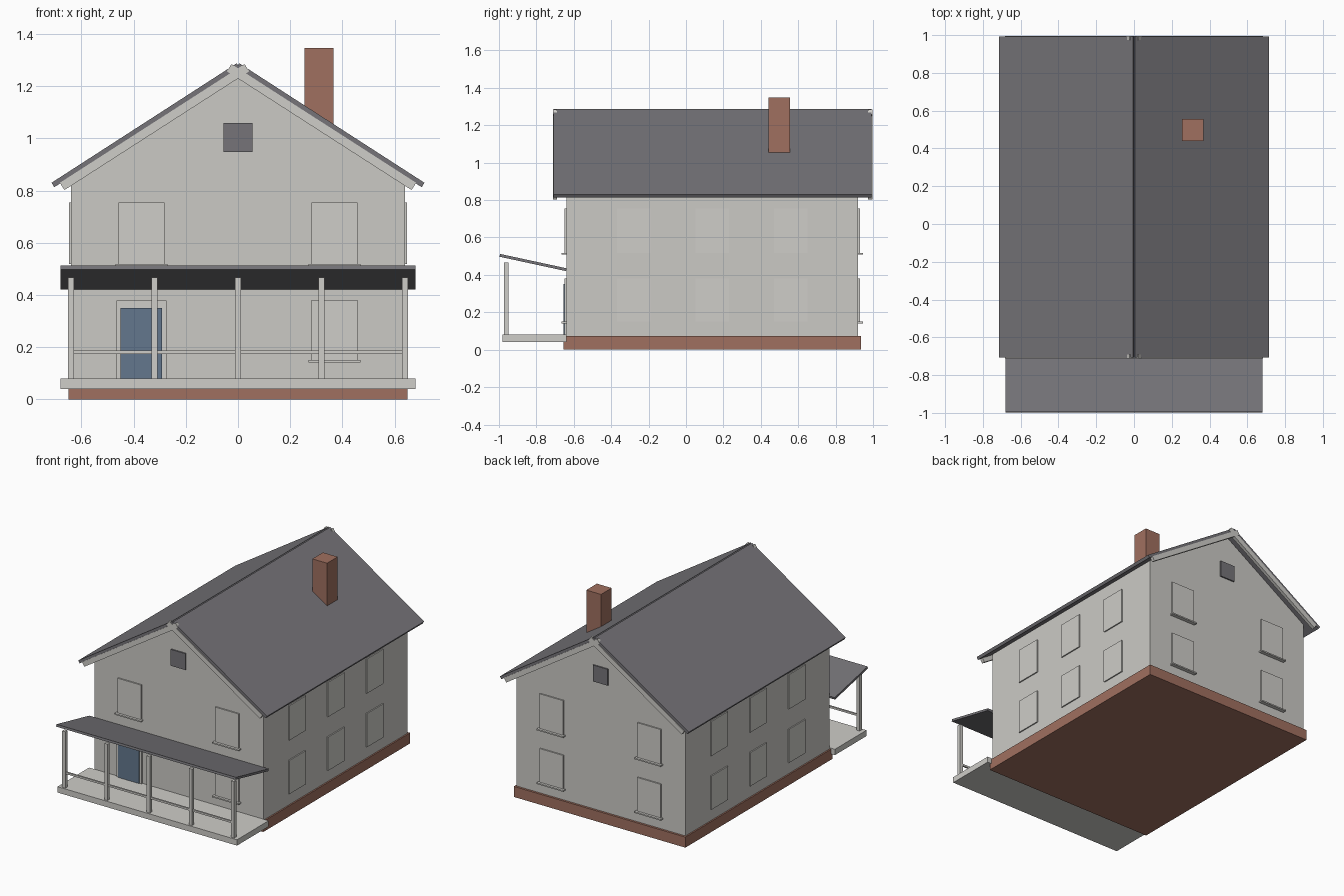
import bpy
from mathutils import Vector

if "Cube" in bpy.data.objects:
    bpy.data.objects.remove(bpy.data.objects["Cube"])


def material(name, rgb):
    m = bpy.data.materials.new(name)
    m.use_nodes = True
    m.diffuse_color = (*rgb, 1)
    m.node_tree.nodes["Principled BSDF"].inputs["Base Color"].default_value = (*rgb, 1)
    return m


SIDING = material("siding white", (0.60, 0.59, 0.56))
TRIM = material("trim white", (0.62, 0.61, 0.58))
SLATE = material("slate grey", (0.18, 0.175, 0.19))
BRICK = material("brick red", (0.35, 0.16, 0.115))
BLUE = material("door blue", (0.125, 0.185, 0.27))


def extrude(name, profile, offset, mat):
    """Solid made by sweeping a flat outline along an offset."""
    n = len(profile)
    verts = [Vector(p) for p in profile]
    verts += [v + Vector(offset) for v in verts]
    faces = [list(range(n))[::-1], list(range(n, 2 * n))]
    faces += [[i, (i + 1) % n, (i + 1) % n + n, i + n] for i in range(n)]
    mesh = bpy.data.meshes.new(name)
    mesh.from_pydata(verts, [], faces)
    mesh.materials.append(mat)
    obj = bpy.data.objects.new(name, mesh)
    bpy.context.collection.objects.link(obj)
    # Consistent outward normals
    import bmesh
    bm = bmesh.new()
    bm.from_mesh(mesh)
    bmesh.ops.recalc_face_normals(bm, faces=bm.faces)
    bm.to_mesh(mesh)
    bm.free()
    return obj


def box(name, x, y, z, mat):
    """Box from its ranges on each axis."""
    outline = [(x[0], y[0], z[0]), (x[1], y[0], z[0]), (x[1], y[1], z[0]), (x[0], y[1], z[0])]
    return extrude(name, outline, (0, 0, z[1] - z[0]), mat)


def sloped_board(name, side, top, end, thick, y, mat):
    """Board running down the roof pitch, with square-cut ends."""
    a, b = Vector(top), Vector(end)
    d = (b - a).normalized()
    down = Vector((d.y, -d.x)) * thick
    pts = [a, b, b + down, a + down]
    return extrude(name, [(side * p.x, y[0], p.y) for p in pts], (0, y[1] - y[0], 0), mat)


# House body
FRONT, BACK, HALF = -0.64, 0.92, 0.64
box("foundation", (-0.65, 0.65), (-0.655, 0.935), (0, 0.072), BRICK)
gable = [(-HALF, 0.07), (HALF, 0.07), (HALF, 0.848), (0, 1.258), (-HALF, 0.848)]
extrude("walls", [(x, FRONT, z) for x, z in gable], (0, BACK - FRONT, 0), SIDING)

# Roof slabs and rake boards
for side, word in ((-1, "right"), (1, "left")):
    sloped_board(f"roof_{word}", side, (0.005, 1.288), (0.715, 0.83), 0.02, (-0.708, 0.992), SLATE)
    for end, y in (("front", (-0.712, -0.69)), ("back", (0.974, 0.996))):
        sloped_board(f"rake_{end}_{word}", side, (-0.025, 1.285), (0.683, 0.83), 0.033, y, TRIM)

box("chimney", (0.255, 0.367), (0.44, 0.555), (0.95, 1.347), BRICK)

# Windows on the gable walls, with sills, and the attic vents
ROWS = (("lower", 0.15, 0.38), ("upper", 0.518, 0.755))
for end, wall, out in (("front", FRONT, -1), ("back", BACK, 1)):
    for row, z0, z1 in ROWS:
        for cx, word in ((-0.37, "right"), (0.37, "left")):
            if (end, row, word) == ("front", "lower", "right"):
                continue  # the door stands here
            name = f"{end}_{row}_{word}"
            box(f"window_{name}", (cx - 0.089, cx + 0.089), (wall, wall + out * 0.009), (z0, z1), TRIM)
            box(f"sill_{name}", (cx - 0.1, cx + 0.1), (wall, wall + out * 0.026), (z0 - 0.009, z0), TRIM)
    box(f"attic_vent_{end}", (-0.056, 0.056), (wall, wall + out * 0.009), (0.948, 1.06), SLATE)

# Windows on the long walls
for side, word in ((-1, "right"), (1, "left")):
    for row, z0, z1 in ROWS:
        for i in range(3):
            cy = -0.28 + 0.42 * i
            box(f"window_{word}_{row}_{i}", (side * HALF, side * (HALF + 0.008)),
                (cy - 0.089, cy + 0.089), (z0, z1), TRIM)

# Front door
box("door_frame", (-0.466, -0.275), (FRONT - 0.009, FRONT), (0.08, 0.378), TRIM)
box("door", (-0.45, -0.292), (FRONT - 0.015, FRONT), (0.08, 0.35), BLUE)

# Porch
box("porch_floor", (-0.68, 0.68), (-0.982, FRONT), (0.04, 0.08), TRIM)
roof_section = [(-0.997, 0.497), (-0.994, 0.512), (-0.638, 0.435), (-0.641, 0.42)]
extrude("porch_roof", [(-0.68, y, z) for y, z in roof_section], (1.36, 0, 0), SLATE)
for i in range(5):
    cx = -0.64 + 0.32 * i
    box(f"porch_post_{i}", (cx - 0.012, cx + 0.012), (-0.972, -0.948), (0.08, 0.466), TRIM)
box("porch_rail", (-0.64, 0.64), (-0.966, -0.954), (0.174, 0.187), TRIM)
